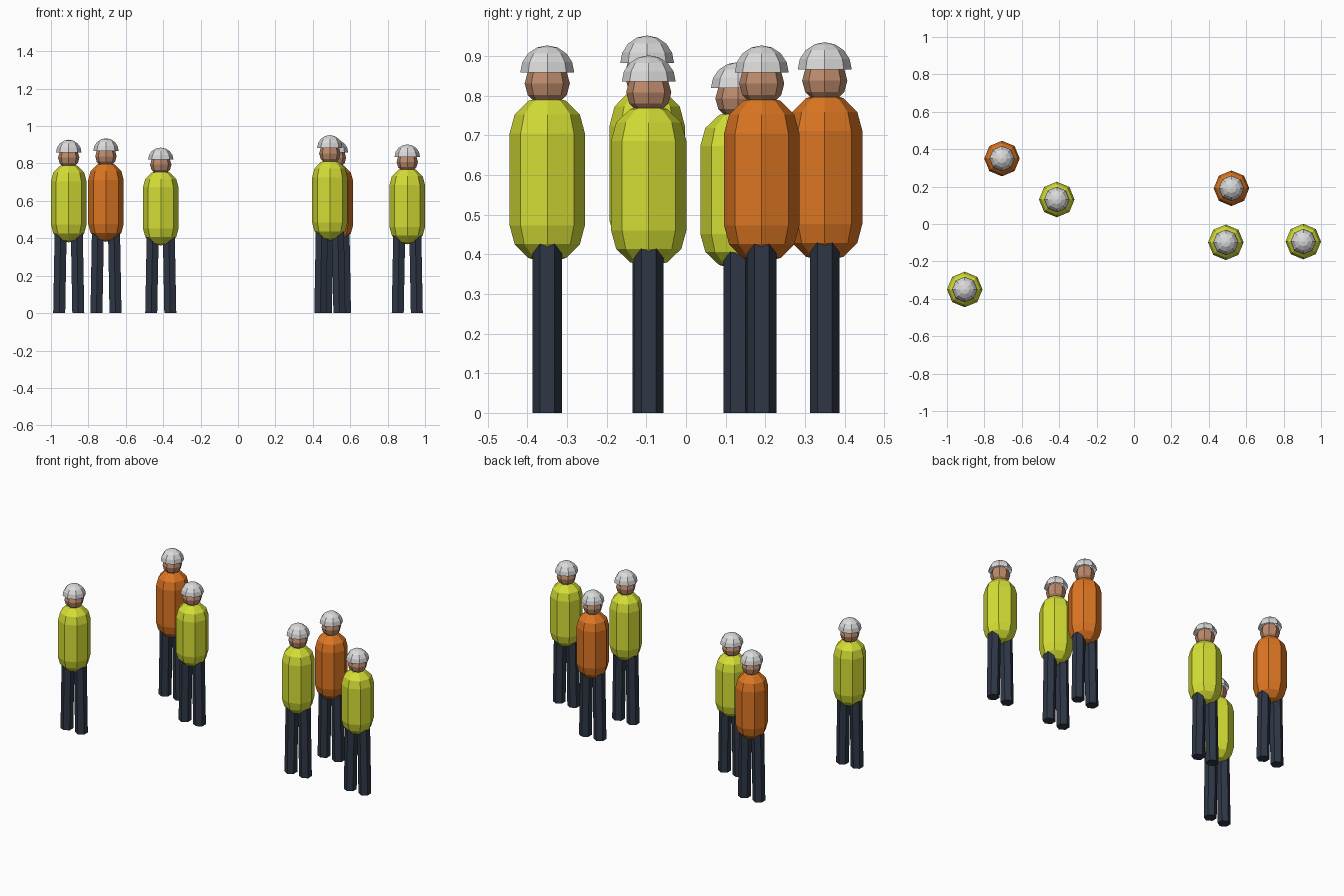
import bpy, bmesh
from math import sin, cos, pi

cube = bpy.data.objects.get("Cube")
if cube:
    bpy.data.objects.remove(cube, do_unlink=True)


def material(name, rgb):
    m = bpy.data.materials.new(name)
    m.use_nodes = True
    m.diffuse_color = (*rgb, 1)
    m.node_tree.nodes["Principled BSDF"].inputs["Base Color"].default_value = (*rgb, 1)
    return m


YELLOW = material("safety yellow", (0.66, 0.73, 0.035))
ORANGE = material("safety orange", (0.72, 0.18, 0.016))
SKIN = material("skin", (0.51, 0.26, 0.15))
WHITE = material("helmet white", (0.70, 0.70, 0.70))
NAVY = material("dark navy", (0.028, 0.038, 0.06))


def arc(radius, centre_z, start, end, steps):
    """Profile points (radius, z) between two latitudes given in units of pi."""
    lats = [pi * (start + (end - start) * i / steps) for i in range(steps + 1)]
    return [(radius * cos(a), centre_z + radius * sin(a)) for a in lats]


def lathe(name, profile, sides, mat, location, stretch, turn=0.0, lean=None):
    """Revolve a bottom-to-top profile; lean gives each ring an x offset."""
    bm = bmesh.new()
    rings = []
    for i, (r, z) in enumerate(profile):
        dx = lean[i] if lean else 0
        if r < 1e-5:
            rings.append([bm.verts.new((dx, 0, z))] * sides)
        else:
            angles = [turn + 2 * pi * k / sides for k in range(sides)]
            rings.append([bm.verts.new((dx + r * cos(a), r * sin(a), z)) for a in angles])
    for low, high in zip(rings, rings[1:]):
        for k in range(sides):
            n = (k + 1) % sides
            corners = list(dict.fromkeys((low[k], low[n], high[n], high[k])))
            bm.faces.new(corners)
    mesh = bpy.data.meshes.new(name)
    bm.to_mesh(mesh)
    bm.free()
    mesh.materials.append(mat)
    obj = bpy.data.objects.new(name, mesh)
    obj.location = location
    obj.scale.z = stretch
    bpy.context.collection.objects.link(obj)
    return obj


BASE_HEIGHT = 0.927


def worker(number, x, y, height, jacket):
    stretch = height / BASE_HEIGHT
    place = ((x, y, 0), stretch)
    tag = f"worker_{number}_"
    # Jacket: faceted capsule
    capsule = arc(0.095, 0.473, -0.5, 0, 3) + arc(0.095, 0.705, 0, 0.5, 3)
    lathe(tag + "jacket", capsule, 8, jacket, *place)
    # Head and open hard hat
    lathe(tag + "head", arc(0.057, 0.831, -0.5, 0.5, 6), 8, SKIN, *place)
    lathe(tag + "helmet", arc(0.068, 0.859, 0, 0.5, 4), 8, WHITE, *place)
    # Six-sided legs, slightly apart at the feet
    leg = [(0, 0), (0.037, 0), (0.037, 0.44), (0, 0.44)]
    for side, label in ((1, "left_leg"), (-1, "right_leg")):
        lean = [side * d for d in (0.051, 0.051, 0.043, 0.043)]
        lathe(tag + label, leg, 6, NAVY, *place, turn=pi / 2, lean=lean)


crew = [
    (-0.905, -0.35, 0.927, YELLOW),
    (-0.706, 0.35, 0.935, ORANGE),
    (-0.413, 0.131, 0.885, YELLOW),
    (0.491, -0.098, 0.952, YELLOW),
    (0.521, 0.191, 0.927, ORANGE),
    (0.905, -0.094, 0.902, YELLOW),
]
for number, person in enumerate(crew, 1):
    worker(number, *person)
